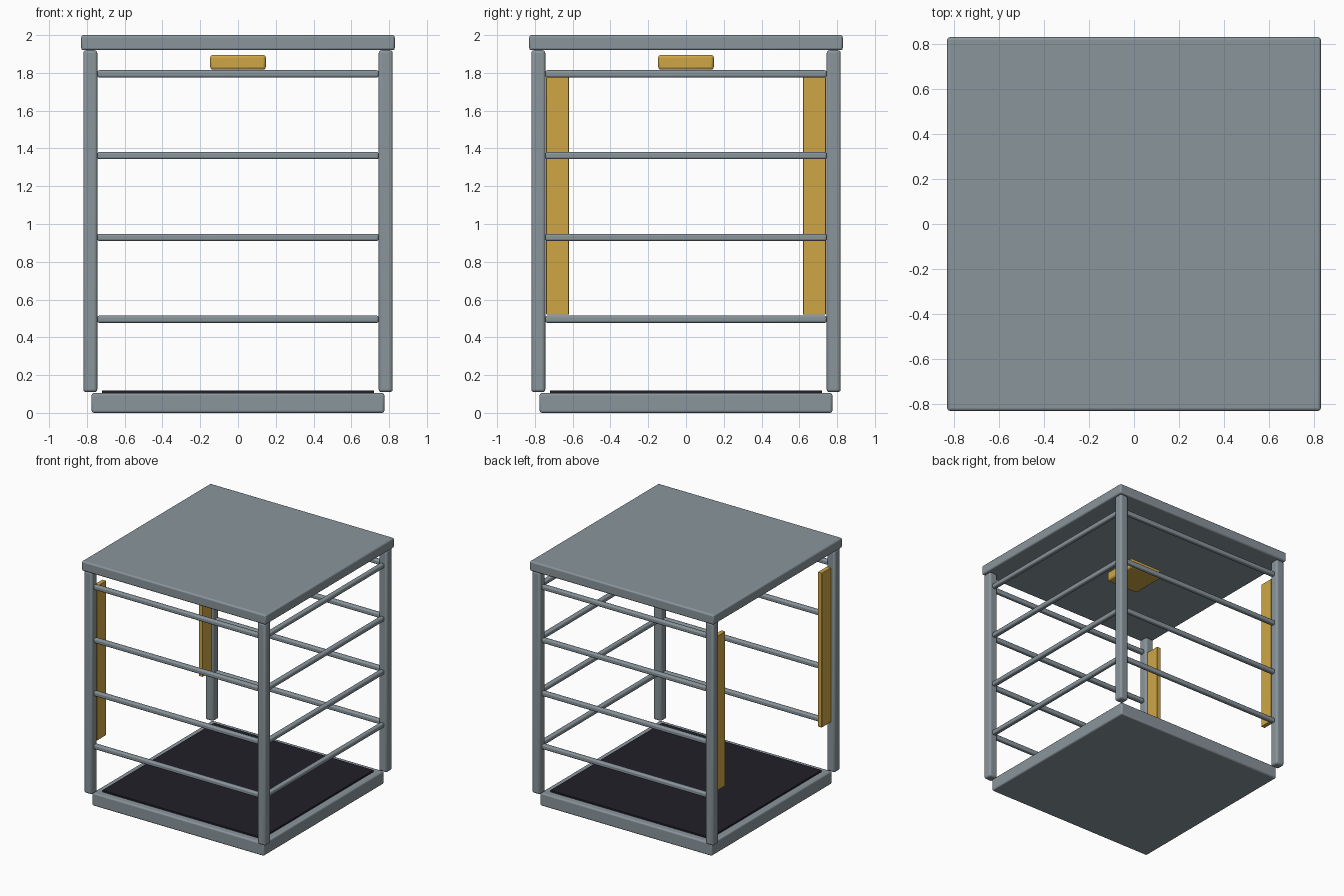
import bpy

cube = bpy.data.objects.get("Cube")
if cube:
    bpy.data.objects.remove(cube, do_unlink=True)


def material(name, color):
    mat = bpy.data.materials.new(name)
    mat.use_nodes = True
    mat.diffuse_color = (*color, 1)
    mat.node_tree.nodes["Principled BSDF"].inputs["Base Color"].default_value = (*color, 1)
    return mat


steel = material("steel grey", (0.25, 0.30, 0.33))
amber = material("amber yellow", (0.62, 0.38, 0.06))
dark = material("dark floor", (0.015, 0.014, 0.022))


def box(name, low, high, mat, bevel=0.0):
    """Box between two corners, with optionally rounded edges."""
    bpy.ops.mesh.primitive_cube_add(
        size=1, location=[(a + b) / 2 for a, b in zip(low, high)])
    obj = bpy.context.object
    obj.name = name
    obj.scale = [b - a for a, b in zip(low, high)]
    bpy.ops.object.transform_apply(location=False, rotation=False, scale=True)
    obj.data.materials.append(mat)
    if bevel:
        mod = obj.modifiers.new("rounded edges", "BEVEL")
        mod.width = bevel
        mod.segments = 3
        bpy.ops.object.shade_smooth_by_angle()
    return obj


def bar(name, center, size, mat, bevel):
    return box(name, [c - s / 2 for c, s in zip(center, size)],
               [c + s / 2 for c, s in zip(center, size)], mat, bevel)


# Base, floor mat and roof
BASE, FLOOR, ROOF = 0.775, 0.72, 0.83
box("base", (-BASE, -BASE, 0), (BASE, BASE, 0.105), steel, 0.012)
box("floor_mat", (-FLOOR, -FLOOR, 0.1), (FLOOR, FLOOR, 0.118), dark)
box("roof", (-ROOF, -ROOF, 1.92), (ROOF, ROOF, 2), steel, 0.012)

# Corner posts
POST, THICK = 0.782, 0.074
for x, x_name in ((-POST, "right"), (POST, "left")):
    for y, y_name in ((-POST, "front"), (POST, "back")):
        bar(f"{y_name}_{x_name}_post", (x, y, 1.015), (THICK, THICK, 1.81), steel, 0.015)

# Guard rails on three sides, the entrance side stays open
RAIL, SPAN = 0.038, 1.49
for i in range(4):
    z = 0.496 + i * 0.433
    bar(f"front_rail_{i + 1}", (0, -POST, z), (SPAN, RAIL, RAIL), steel, 0.011)
    bar(f"back_rail_{i + 1}", (0, POST, z), (SPAN, RAIL, RAIL), steel, 0.011)
    bar(f"left_rail_{i + 1}", (POST, 0, z), (RAIL, SPAN, RAIL), steel, 0.011)

# Entrance door panels beside the posts
for y, name in ((-0.68, "front"), (0.68, "back")):
    bar(f"{name}_door_panel", (-0.772, y, 1.15), (0.036, 0.12, 1.26), amber, 0.004)

# Ceiling lamp
box("ceiling_lamp", (-0.147, -0.147, 1.817), (0.147, 0.147, 1.895), amber, 0.015)
